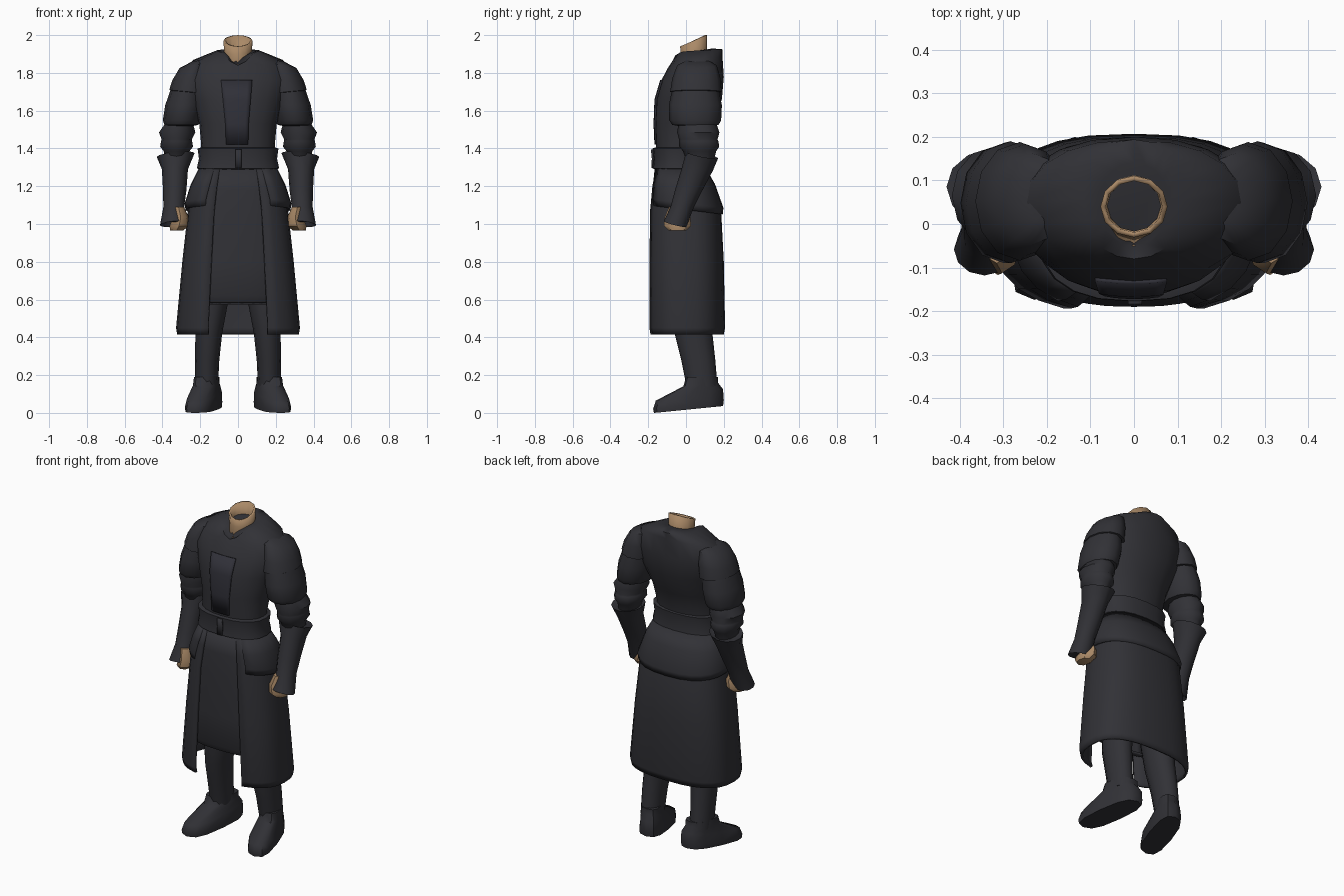
import bpy, math

def material(name, rgb):
    m = bpy.data.materials.new(name)
    m.diffuse_color = (*rgb, 1)
    return m

CLOTH = material("charcoal cloth", (0.031, 0.031, 0.037))
PANEL = material("blue charcoal cloth", (0.029, 0.029, 0.039))
SKIN = material("tan skin", (0.40, 0.25, 0.135))

def loft(name, rings, mat, n=2.0, seg=16, arc=None, caps=True, mirror=False,
         thick=0.0, yaw=0.0, angle=45):
    """Skin stacked superellipse rings, listed top to bottom.
    ring = cx, cy, z, rx, ry, [z slope in x, z slope in y, front notch depth]"""
    a0, a1 = arc if arc else (-90, 270)
    cols = seg if not arc else seg + 1
    verts, faces = [], []
    for r in rings:
        cx, cy, z, rx, ry, sx, sy, notch = (tuple(r) + (0, 0, 0))[:8]
        for j in range(cols):
            a = math.radians(a0 + (a1 - a0) * j / seg)
            c, s = math.cos(a), math.sin(a)
            dx = math.copysign(abs(c) ** (2 / n), c) * rx
            dy = math.copysign(abs(s) ** (2 / n), s) * ry
            h = z + sx * dx + sy * dy - notch * max(0, -s) ** 6
            verts.append((cx + dx - yaw * dy, cy + dy, max(h, 0)))
    for i in range(len(rings) - 1):
        for j in range(seg):
            k = (j + 1) % cols
            a, b = i * cols, (i + 1) * cols
            faces.append((a + j, b + j, b + k, a + k))
    if caps and not arc:
        faces.append(tuple(range(cols)))
        last = (len(rings) - 1) * cols
        faces.append(tuple(reversed(range(last, last + cols))))
    me = bpy.data.meshes.new(name)
    me.from_pydata(verts, [], faces)
    me.materials.append(mat)
    ob = bpy.data.objects.new(name, me)
    bpy.context.collection.objects.link(ob)
    bpy.ops.object.select_all(action='DESELECT')
    ob.select_set(True)
    bpy.context.view_layer.objects.active = ob
    bpy.ops.object.shade_smooth_by_angle(angle=math.radians(angle))
    if thick:
        ob.modifiers.new("thickness", 'SOLIDIFY').thickness = thick
    if mirror:
        ob.modifiers.new("mirror", 'MIRROR')
    return ob

# neck, an open tube with a slanted rim
loft("neck", [(0, .04, 1.97, .077, .071, 0, .42), (0, .042, 1.90, .073, .07),
              (0, .035, 1.80, .085, .10)], SKIN, seg=12, caps=False, thick=.012)

# upper coat with a notched neckline
torso = [(0, .045, 1.915, .078, .095, 0, .15, .065),
         (0, .057, 1.918, .115, .137, 0, .05, .07),
         (0, .05, 1.86, .245, .143, 0, .2),
         (0, .035, 1.77, .275, .165, 0, .05),
         (0, .015, 1.66, .245, .175),
         (0, -.015, 1.53, .205, .15),
         (0, -.03, 1.42, .195, .13),
         (0, -.03, 1.27, .20, .13)]
loft("coat_top", torso, CLOTH, n=2.2, seg=20, angle=60)

# overlapping front placket
placket = [(cx, cy - .007, z, rx, ry, *rest) for cx, cy, z, rx, ry, *rest in torso[3:7]]
loft("front_placket", placket, PANEL, n=2.2, seg=6, arc=(-107, -76), thick=.009)

# belt and its overlapping tongue
loft("belt", [(0, -.032, 1.405, .195, .13), (0, -.034, 1.40, .214, .143),
              (0, -.034, 1.345, .207, .137), (0, -.034, 1.295, .218, .144),
              (0, -.034, 1.288, .20, .13)], CLOTH, n=2.4, seg=20)
loft("belt_tongue", [(0, -.034, 1.395, .218, .152), (0, -.034, 1.345, .214, .147),
                     (0, -.034, 1.297, .218, .15)],
     CLOTH, n=2.4, seg=3, arc=(-92, -87), thick=.012)

# long skirt, open at the front
skirt = [(0, -.033, 1.30, .20, .135), (0, -.025, 1.20, .235, .163),
         (0, -.008, 1.07, .265, .194), (0, -.003, .80, .295, .203),
         (0, 0, .45, .328, .207), (0, 0, .415, .322, .20)]
loft("skirt", skirt, CLOTH, n=2.6, seg=24, arc=(-67, 247), thick=.014)

# shorter panel behind the opening
loft("skirt_front_panel",
     [(0, -.033, 1.30, .195, .132), (0, -.02, 1.18, .23, .158),
      (0, -.005, 1.05, .26, .185), (0, 0, .80, .285, .188),
      (0, 0, .62, .29, .188), (0, .015, .585, .28, .185), (0, .03, .575, .27, .16)],
     CLOTH, n=2.6, seg=8, arc=(-126, -54), thick=.012)

# flared hip flap round the sides and back
loft("hip_flap", [(0, -.034, 1.295, .208, .14), (0, -.022, 1.21, .25, .176),
                  (0, -.004, 1.11, .283, .202, 0, -.12),
                  (0, -.002, 1.075, .278, .197, 0, -.12)],
     CLOTH, n=2.4, seg=20, arc=(-56, 236), thick=.016)

# arms: shoulder cap, sleeve, elbow bands, gauntlet, hand
arm = dict(seg=12, mirror=True)
loft("shoulder_cap", [(.21, .06, 1.865, .03, .06, -.1), (.235, .058, 1.84, .075, .105, -.2),
                      (.25, .055, 1.77, .098, .128, -.1), (.262, .052, 1.70, .102, .136, .1),
                      (.262, .052, 1.695, .08, .11)], CLOTH, **arm)
loft("sleeve", [(.265, .05, 1.73, .085, .12), (.283, .05, 1.63, .102, .14),
                (.298, .048, 1.55, .10, .138), (.30, .05, 1.525, .09, .123),
                (.305, .055, 1.52, .07, .10)], CLOTH, **arm)
loft("elbow_bands", [(.31, .06, 1.54, .07, .098), (.322, .065, 1.485, .096, .112),
                     (.325, .065, 1.448, .08, .102), (.325, .067, 1.44, .082, .104),
                     (.325, .07, 1.41, .087, .106), (.325, .072, 1.385, .068, .088),
                     (.33, .075, 1.33, .055, .07)], CLOTH, **arm)
loft("gauntlet", [(.33, .085, 1.35, .075, .07, 0, -.1), (.33, .085, 1.365, .10, .085, -.1, -.2),
                  (.334, .06, 1.29, .069, .082, 0, -.1), (.335, .015, 1.18, .062, .073),
                  (.34, -.02, 1.09, .055, .062), (.343, -.058, 1.0, .07, .06, -.1, -.25),
                  (.343, -.055, 1.01, .055, .05)], CLOTH, **arm)
loft("hand", [(.315, -.045, 1.09, .03, .045), (.303, -.045, 1.035, .042, .068),
              (.312, -.045, .99, .05, .072), (.325, -.045, .965, .035, .045)],
     SKIN, seg=8, mirror=True)

# legs and turned-out boots
loft("leg", [(.14, .03, .95, .10, .11), (.14, .03, .60, .09, .105),
             (.155, .04, .42, .071, .10), (.163, .065, .28, .064, .09),
             (.166, .085, .14, .06, .082)], CLOTH, seg=12, mirror=True)
loft("boot", [(.166, .085, .19, .06, .084), (.168, .078, .15, .063, .092, 0, .1),
              (.178, .018, .095, .072, .178, 0, .17), (.182, .013, .045, .078, .187, 0, .12),
              (.182, .013, .018, .076, .183, 0, .1)],
     CLOTH, n=2.8, seg=12, mirror=True, yaw=.25)
